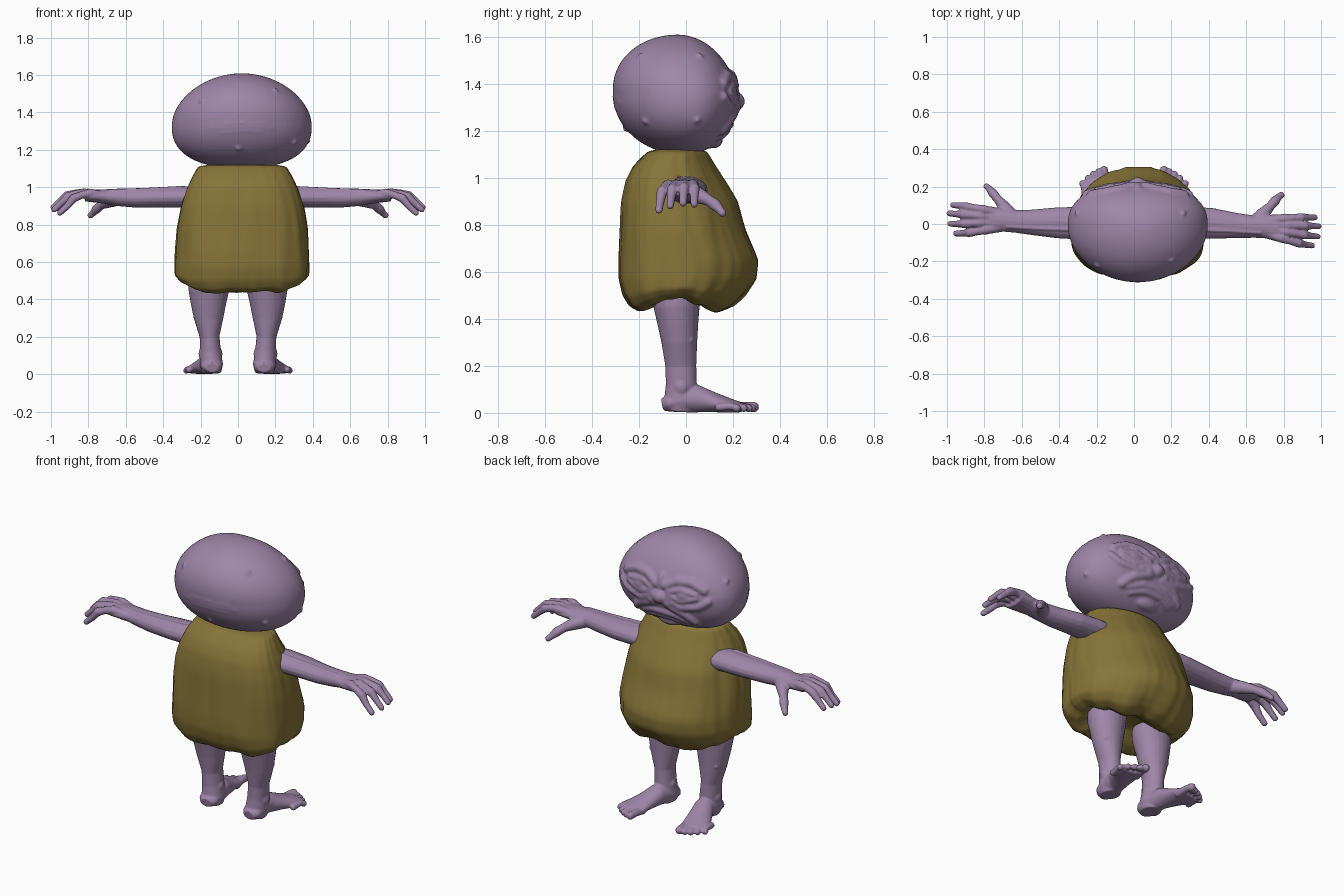
import bpy, bmesh
from math import sin, cos, pi, radians, hypot
from mathutils import Vector, Matrix, noise


def material(name, rgb):
    m = bpy.data.materials.new(name)
    m.diffuse_color = (*rgb, 1)
    return m


SKIN = material("skin", (0.34, 0.24, 0.39))
CLOTH = material("cloth", (0.24, 0.175, 0.04))


def blob(bm, loc, size):
    m = Matrix.Translation(loc) @ Matrix.Diagonal((*size, 1))
    bmesh.ops.create_uvsphere(bm, u_segments=16, v_segments=10, radius=1, matrix=m)


def loft(bm, rings):
    """Closed skin over a list of equal-length point rings."""
    vs = [[bm.verts.new(p) for p in r] for r in rings]
    n = len(vs[0])
    for a, b in zip(vs, vs[1:]):
        for i in range(n):
            bm.faces.new((a[i], a[(i + 1) % n], b[(i + 1) % n], b[i]))
    bm.faces.new(vs[0][::-1])
    bm.faces.new(vs[-1])


def tube(bm, pts, ref=(0, 0, 1), n=16, tips=False):
    """Tube through (x, y, z, half_width, half_depth) stations."""
    ref = Vector(ref)
    c = [Vector(p[:3]) for p in pts]
    rings = []
    for i, p in enumerate(pts):
        t = (c[min(i + 1, len(c) - 1)] - c[max(i - 1, 0)]).normalized()
        side = t.cross(ref).normalized()
        up = side.cross(t)
        rings.append([c[i] + side * p[3] * cos(2 * pi * k / n) + up * p[-1] * sin(2 * pi * k / n)
                      for k in range(n)])
    loft(bm, rings)
    if tips:
        for p in (pts[0], pts[-1]):
            blob(bm, p[:3], (p[3],) * 3)


def finish(name, bm, mat, voxel=None, smooth=3, mirror=False):
    bmesh.ops.recalc_face_normals(bm, faces=bm.faces)
    me = bpy.data.meshes.new(name)
    bm.to_mesh(me)
    bm.free()
    me.materials.append(mat)
    me.polygons.foreach_set("use_smooth", [True] * len(me.polygons))
    ob = bpy.data.objects.new(name, me)
    bpy.context.collection.objects.link(ob)
    if voxel:
        r = ob.modifiers.new("fuse", "REMESH")
        r.mode, r.voxel_size, r.use_smooth_shade = "VOXEL", voxel, True
    s = ob.modifiers.new("soften", "SMOOTH")
    s.factor, s.iterations = 0.5, smooth
    if mirror:
        ob.modifiers.new("other_side", "MIRROR")


# Head: egg form, fuller below, flatter on the face side (+y)
def head_point(d, lift=0.0):
    x, y, z = d
    k = 1.0
    if y > 0:
        k = hypot(x, y) / max((abs(x) ** 2.4 + y ** 2.4) ** (1 / 2.4), 1e-6)
    low = 1 - 0.1 * z + 0.14 * max(0, -z) ** 2
    yc = -0.005 - 0.03 * max(z, 0)
    p = Vector((0.02 + 0.372 * x * k * low,
                yc + (0.222 if y > 0 else 0.305) * y * k, 1.353 + 0.256 * z))
    return p + Vector(d) * lift


def on_head(lon, lat, lift=0.0):
    a, b = radians(lon), radians(lat)
    return head_point((cos(b) * sin(a), cos(b) * cos(a), sin(b)), lift)


bm = bmesh.new()
for v in bmesh.ops.create_uvsphere(bm, u_segments=64, v_segments=40, radius=1)["verts"]:
    v.co = head_point(v.co.normalized())


def ridge(path, r, lift=0.0):
    pts = []
    for (a, b), (c, d) in zip(path, path[1:]):
        pts += [on_head(a + (c - a) * t / 4, b + (d - b) * t / 4, lift) for t in range(4)]
    pts.append(on_head(*path[-1], lift))
    tube(bm, [(*p, r) for p in pts], ref=(0, 0.3, 1), n=10, tips=True)


# Paired facial folds: brows, lids, eye bags, cheek folds
for s in (1, -1):
    for path, r, lift in (
            ([(5, 9), (16, 18), (30, 19), (42, 11)], 0.026, -0.008),
            ([(8, 3), (20, 9), (34, 5)], 0.014, 0.0),
            ([(8, 0), (20, -6), (34, 1)], 0.014, 0.0),
            ([(7, -5), (19, -15), (36, -10), (45, -2)], 0.023, -0.006),
            ([(7, -15), (22, -24), (33, -36)], 0.027, -0.008)):
        ridge([(s * a, b) for a, b in path], r, lift)
    blob(bm, on_head(s * 21, 1, -0.012), (0.05, 0.024, 0.028))
    blob(bm, on_head(s * 8, -12, 0.002), (0.026, 0.022, 0.02))
# Lips, nose and chin
ridge([(-27, -38), (-12, -30), (0, -29), (12, -30), (27, -38)], 0.02, -0.004)
ridge([(-24, -44), (-10, -38), (0, -37), (10, -38), (24, -44)], 0.02, -0.004)
blob(bm, (0.02, 0.208, 1.325), (0.045, 0.043, 0.042))
blob(bm, (0.02, 0.19, 1.39), (0.03, 0.035, 0.07))
blob(bm, (0.02, 0.115, 1.16), (0.08, 0.042, 0.035))
# Creases and warts around the skull
for lat, w in ((-3, 20), (-8, 26), (-13, 18)):
    ridge([(180 - w, lat), (180, lat + 1.5), (180 + w, lat - 1)], 0.008, -0.005)
for lon, lat in ((137, 40), (222, 25), (183, -34), (62, 40), (128, -26), (-70, 20), (75, -25)):
    blob(bm, on_head(lon, lat, -0.002), (0.015,) * 3)
finish("head", bm, SKIN, 0.008, 6)

# Sack garment: rounded sections (z, half width, y min, y max)
SECTIONS = [(1.12, 0.18, -0.13, 0.06), (1.11, 0.235, -0.165, 0.09), (1.05, 0.27, -0.225, 0.125),
            (0.99, 0.298, -0.256, 0.165), (0.9, 0.328, -0.274, 0.222), (0.78, 0.35, -0.28, 0.255),
            (0.65, 0.358, -0.287, 0.31), (0.57, 0.36, -0.286, 0.303), (0.5, 0.357, -0.268, 0.255),
            (0.456, 0.33, -0.242, 0.205), (0.437, 0.28, -0.205, 0.15), (0.455, 0.22, -0.15, 0.1),
            (0.51, 0.1, -0.08, 0.03)]


def sack_ring(z, hx, y0, y1, n=128):
    ring = []
    hem = max(0, min(1, (0.58 - z) / 0.13))
    yc = y0 + (y1 - y0) * 0.43          # widest toward the front
    for i in range(n):
        a = 2 * pi * i / n
        c, s = cos(a), sin(a)
        e = 2.0 if s > 0 else 2.7       # boxier front, round belly
        k = (abs(c) ** e + abs(s) ** e) ** (-1 / e)
        # long vertical drapery folds, deeper at the hem
        fold = noise.noise((c * 3.5, s * 3.5, z * 1.5)) * 0.018 \
            + noise.noise((c * 8, s * 8, z * 3)) * 0.022 + noise.noise((c * 15, s * 15, z * 5)) * 0.008
        k *= 1 + fold * (1 + 0.8 * hem)
        lift = hem * (0.045 * abs(c) ** 6 + 0.02 * noise.noise((c * 3, s * 3, 5)))
        ring.append((0.022 + hx * c * k, yc + ((y1 - yc) if s > 0 else (yc - y0)) * s * k, z + lift))
    return ring


rings = []
for a, b in zip(SECTIONS, SECTIONS[1:]):
    for t in range(4):
        rings.append(sack_ring(*[p + (q - p) * t / 4 for p, q in zip(a, b)]))
rings.append(sack_ring(*SECTIONS[-1]))
bm = bmesh.new()
loft(bm, rings)
finish("sack_garment", bm, CLOTH, smooth=3)


# Arms with palm, curled fingers and thumb; the two hands swing slightly differently
def arm(name, side):
    bm = bmesh.new()
    tube(bm, [(0.2, 0, 0.945, 0.088, 0.06), (0.3, 0.005, 0.948, 0.088, 0.058),
              (0.42, 0.005, 0.945, 0.082, 0.055), (0.55, 0, 0.943, 0.068, 0.052),
              (0.64, 0, 0.946, 0.06, 0.047), (0.7, 0.003, 0.95, 0.062, 0.04),
              (0.77, 0, 0.953, 0.074, 0.034), (0.82, 0, 0.95, 0.074, 0.026)])
    for y, dx, spread, drop in ((0.053, -0.015, 0.015, 0.005), (0.018, 0.005, 0.004, 0),
                                (-0.018, 0, -0.015, 0.012), (-0.053, -0.03, -0.03, 0.03)):
        tube(bm, [(0.74, y * 0.8, 0.96, 0.021), (0.82 + dx, y, 0.968, 0.026),
                  (0.865 + dx, y + spread * 0.4, 0.968 - drop * 0.3, 0.02),
                  (0.91 + dx, y + spread * 0.7, 0.956 - drop * 0.5, 0.024),
                  (0.945 + dx, y + spread * 0.9, 0.927 - drop, 0.018),
                  (0.982 + dx, y + spread, 0.893 - drop, 0.016)], n=12, tips=True)
    tube(bm, [(0.64, 0.015, 0.94, 0.04), (0.69, 0.07, 0.925, 0.035), (0.73, 0.115, 0.905, 0.024),
              (0.755, 0.145, 0.885, 0.026), (0.775, 0.168, 0.862, 0.018), (0.788, 0.178, 0.85, 0.017)],
         n=12, tips=True)
    for y in (-0.03, 0.012):
        tube(bm, [(0.3, y, 0.997, 0.011), (0.5, y, 0.986, 0.011), (0.68, y, 0.98, 0.01)], n=10)
    for v in bm.verts:
        v.co.y -= side * 0.035 * max(0, v.co.x - 0.4) / 0.6
        v.co.x *= side
    finish(name, bm, SKIN, 0.0055, 3)


arm("right_arm", 1)
arm("left_arm", -1)

# Legs with bare feet turned slightly outward
bm = bmesh.new()
tube(bm, [(0.155, -0.04, 0.6, 0.112, 0.1), (0.156, -0.04, 0.45, 0.109, 0.098),
          (0.158, -0.034, 0.38, 0.095, 0.087), (0.157, -0.028, 0.3, 0.079, 0.076),
          (0.152, -0.022, 0.2, 0.053, 0.066), (0.147, -0.02, 0.12, 0.056, 0.066),
          (0.142, -0.025, 0.05, 0.062, 0.068), (0.14, -0.028, 0.006, 0.05, 0.058)], ref=(0, 1, 0), n=24)
tube(bm, [(0.138, -0.1, 0.035, 0.035, 0.026), (0.14, -0.075, 0.04, 0.056, 0.036),
          (0.143, -0.02, 0.055, 0.06, 0.053), (0.152, 0.05, 0.06, 0.056, 0.058),
          (0.175, 0.12, 0.044, 0.066, 0.042), (0.2, 0.19, 0.03, 0.078, 0.029),
          (0.21, 0.235, 0.023, 0.073, 0.021)], n=24)
for s in (-1, 1):
    blob(bm, (0.147 + s * 0.04, -0.02, 0.11), (0.024, 0.032, 0.036))
for i in range(5):
    r = 0.022 if i == 0 else 0.017
    x, y = 0.147 + 0.029 * i, 0.225 - 0.007 * i * i / 2
    tube(bm, [(x, y - 0.03, 0.024, r), (x + 0.006, y + 0.025, 0.028, r * 0.88),
              (x + 0.013, y + 0.064 - 0.004 * i, r + 0.003, r)], n=12, tips=True)
for x, y, z in ((0.085, -0.03, 0.33), (0.21, 0.02, 0.31)):
    blob(bm, (x, y, z), (0.013,) * 3)
finish("legs", bm, SKIN, 0.0055, 3, mirror=True)
